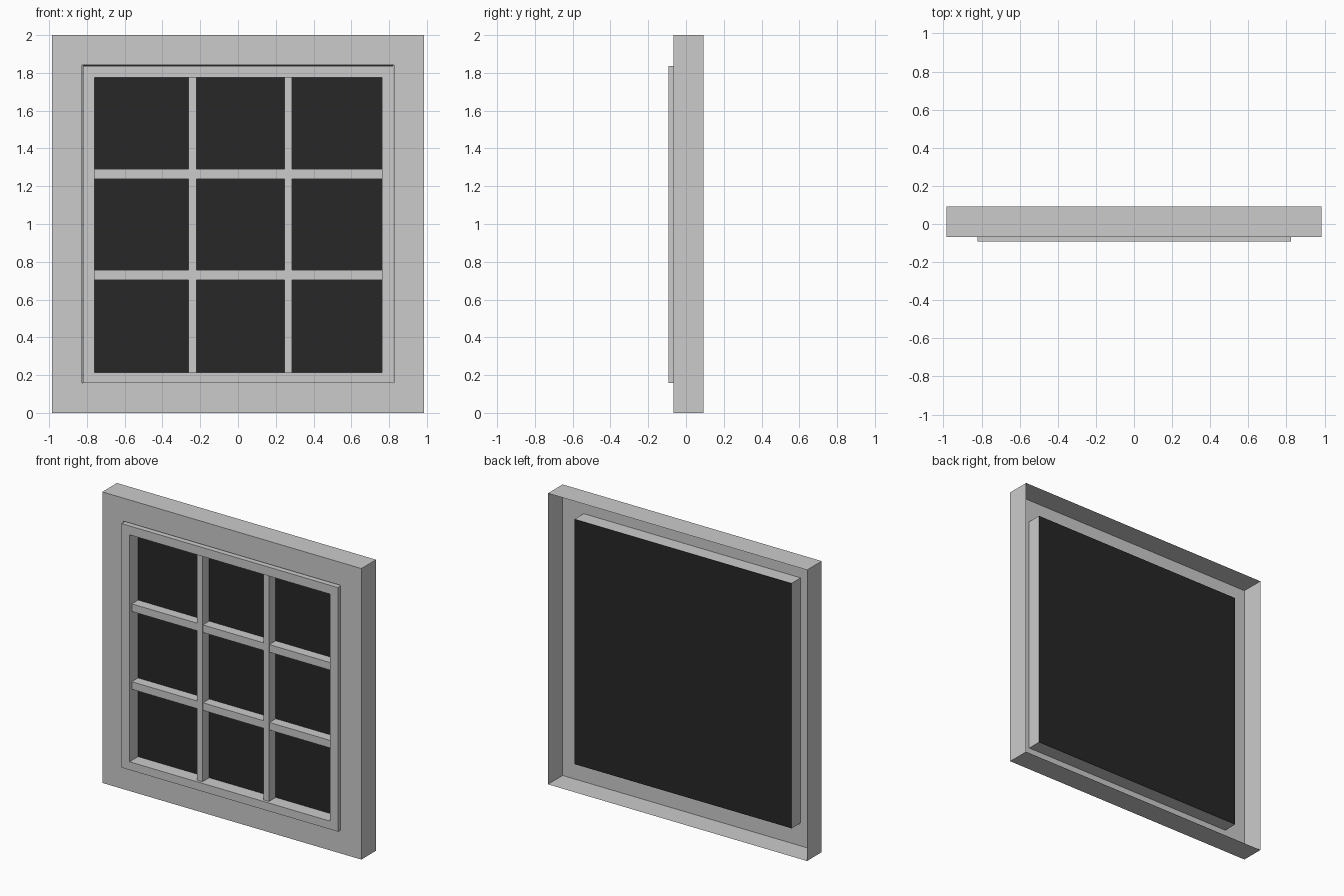
import bpy, bmesh

if "Cube" in bpy.data.objects:
    bpy.data.objects.remove(bpy.data.objects["Cube"])


def finish(name, bm):
    mesh = bpy.data.meshes.new(name)
    bm.to_mesh(mesh)
    bm.free()
    obj = bpy.data.objects.new(name, mesh)
    bpy.context.collection.objects.link(obj)
    return obj


def ring_loft(name, rings, closed):
    """Join successive rectangles (x0, x1, z0, z1, y) with flat walls."""
    bm = bmesh.new()
    loops = [[bm.verts.new(p) for p in
              ((x0, y, z0), (x1, y, z0), (x1, y, z1), (x0, y, z1))]
             for x0, x1, z0, z1, y in rings]
    pairs = list(zip(loops, loops[1:]))
    if closed:
        pairs.append((loops[-1], loops[0]))
    for a, b in pairs:
        for i in range(4):
            j = (i + 1) % 4
            bm.faces.new((a[j], a[i], b[i], b[j]))
    return finish(name, bm)


def box(name, x, y, z):
    bm = bmesh.new()
    bmesh.ops.create_cube(bm, size=1)
    for v in bm.verts:
        v.co = [lo + (c + 0.5) * (hi - lo) for c, (lo, hi) in zip(v.co, (x, y, z))]
    return finish(name, bm)


# Outer frame: open-backed shell with a lining round the opening
hole = (-0.825, 0.825, 0.158, 1.842)
outer = (-0.985, 0.985, 0.0, 2.0)
ring_loft("outer_frame", [(*outer, 0.0925), (*outer, -0.067),
                          (*hole, -0.067), (*hole, 0.031)], False)

# Inner sash standing proud of the frame, with a sliver of gap at left and top
sash = (-0.82, 0.824, 0.159, 1.836)
opening = (-0.76, 0.763, 0.215, 1.775)
ring_loft("sash", [(*sash, 0.0), (*sash, -0.0925),
                   (*opening, -0.0925), (*opening, 0.0)], True)

# Glazing bars
for i, x in enumerate((-0.24, 0.266)):
    box(f"vertical_bar_{i + 1}", (x - 0.021, x + 0.021), (-0.073, 0.0), opening[2:])
for i, z in enumerate((0.73, 1.265)):
    box(f"horizontal_bar_{i + 1}", opening[:2], (-0.068, 0.0), (z - 0.026, z + 0.026))

# Dark glass pane
glass = box("glass", (-0.8245, 0.8245), (0.001, 0.032), (0.1585, 1.8415))
mat = bpy.data.materials.new("dark_glass")
mat.diffuse_color = (0.02, 0.02, 0.02, 1)
mat.use_nodes = True
mat.node_tree.nodes["Principled BSDF"].inputs["Base Color"].default_value = mat.diffuse_color
glass.data.materials.append(mat)
